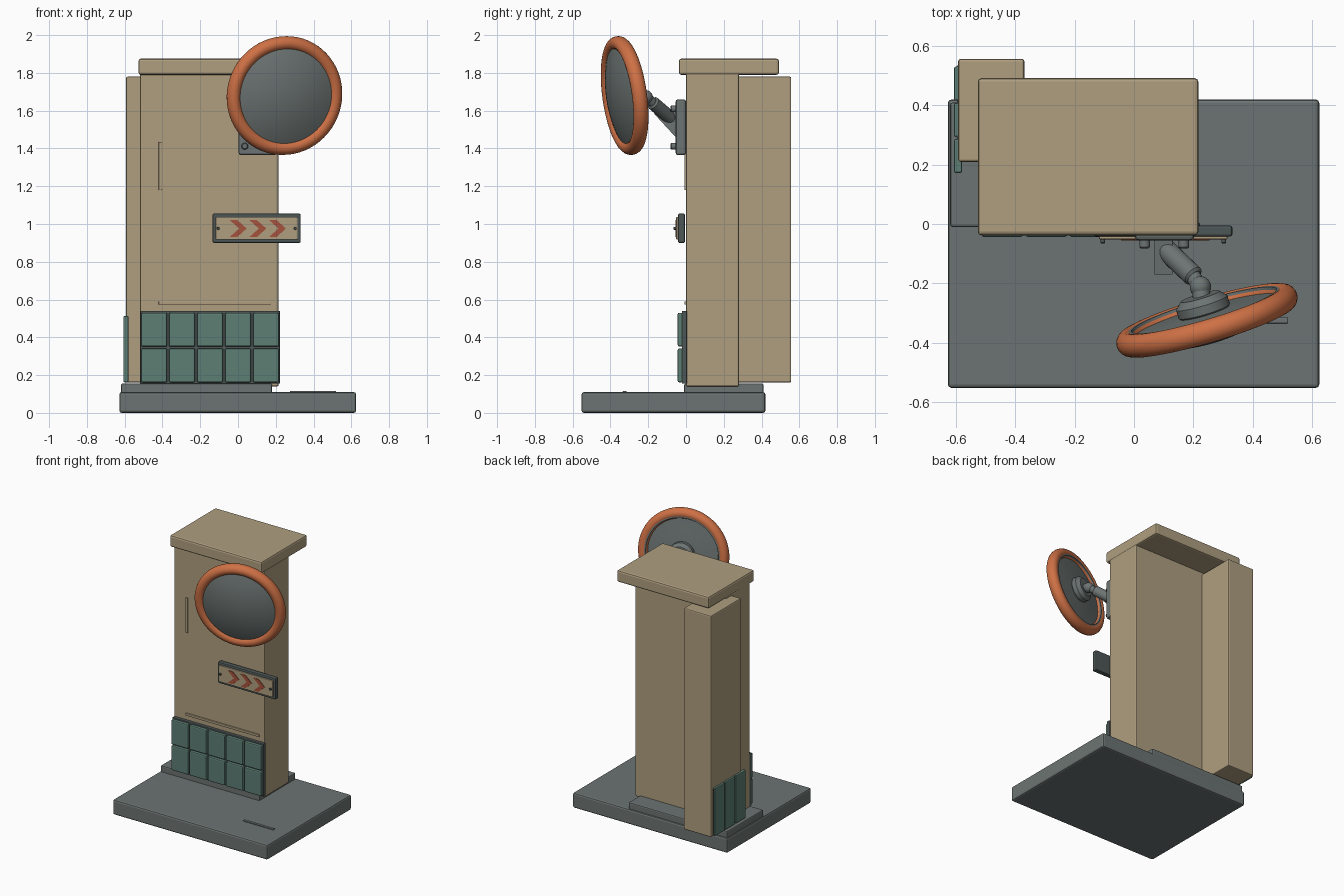
import bpy, bmesh, math
from mathutils import Vector

cube = bpy.data.objects.get("Cube")
if cube:
    bpy.data.objects.remove(cube, do_unlink=True)


def material(name, rgb):
    m = bpy.data.materials.new(name)
    m.use_nodes = True
    m.diffuse_color = (*rgb, 1)
    bsdf = next(n for n in m.node_tree.nodes if n.type == 'BSDF_PRINCIPLED')
    bsdf.inputs["Base Color"].default_value = (*rgb, 1)
    bsdf.inputs["Roughness"].default_value = 0.7
    return m


TAN = material("tan plaster", (0.43, 0.345, 0.215))
GREY = material("grey green metal", (0.15, 0.175, 0.17))
DARK = material("dark frame", (0.075, 0.095, 0.092))
TEAL = material("teal tile", (0.11, 0.21, 0.175))
ORANGE = material("orange rim", (0.62, 0.165, 0.06))
RUST = material("rust arrow", (0.38, 0.085, 0.045))


def finish(name, bm, mat, bevel=0.0, smooth=False):
    bmesh.ops.recalc_face_normals(bm, faces=bm.faces)
    me = bpy.data.meshes.new(name)
    bm.to_mesh(me)
    bm.free()
    me.materials.append(mat)
    ob = bpy.data.objects.new(name, me)
    bpy.context.collection.objects.link(ob)
    if bevel:
        mod = ob.modifiers.new("bevel", 'BEVEL')
        mod.width, mod.segments = bevel, 2
    if smooth:
        bpy.ops.object.select_all(action='DESELECT')
        ob.select_set(True)
        bpy.context.view_layer.objects.active = ob
        bpy.ops.object.shade_smooth_by_angle(angle=math.radians(35))
    return ob


def box(name, x, y, z, mat, bevel=0.008):
    """Box from (min, max) ranges on each axis."""
    bm = bmesh.new()
    bmesh.ops.create_cube(bm, size=1)
    for v in bm.verts:
        v.co = [(a + b) / 2 + c * (b - a) for c, (a, b) in zip(v.co, (x, y, z))]
    return finish(name, bm, mat, bevel)


def prism(name, points, push, mat):
    """Extrude a flat outline along push."""
    bm = bmesh.new()
    face = bm.faces.new([bm.verts.new(p) for p in points])
    ext = bmesh.ops.extrude_face_region(bm, geom=[face], use_keep_orig=True)
    moved = [g for g in ext["geom"] if isinstance(g, bmesh.types.BMVert)]
    bmesh.ops.translate(bm, verts=moved, vec=push)
    return finish(name, bm, mat)


def lathe(name, profile, origin, axis, mat, steps=64):
    """Spin (radius, height) points around axis at origin."""
    bm = bmesh.new()
    vs = [bm.verts.new((r, 0, h)) for r, h in profile]
    edges = [bm.edges.new(pair) for pair in zip(vs, vs[1:])]
    bmesh.ops.spin(bm, geom=vs + edges, cent=(0, 0, 0), axis=(0, 0, 1),
                   angle=math.tau, steps=steps, use_merge=True)
    bmesh.ops.remove_doubles(bm, verts=bm.verts, dist=0.0002)
    ob = finish(name, bm, mat, smooth=True)
    ob.location = origin
    ob.rotation_mode = 'QUATERNION'
    ob.rotation_quaternion = Vector(axis).to_track_quat('Z', 'Y')
    return ob


def rod(name, a, b, r, mat, steps=24):
    a, b = Vector(a), Vector(b)
    h = (b - a).length
    e = r * 0.25
    return lathe(name, [(0, 0), (r - e, 0), (r, e), (r, h - e), (r - e, h), (0, h)],
                 a, b - a, mat, steps)


# Ground slab and plinth
box("base_slab", (-0.628, 0.625), (-0.553, 0.42), (0, 0.11), GREY, 0.012)
box("plinth_step", (-0.62, 0.18), (-0.01, 0.41), (0.1, 0.155), GREY)
box("slab_slot", (0.275, 0.52), (-0.335, -0.315), (0.105, 0.117), GREY, 0.003)

# Wall, side wing and cap
box("main_wall", (-0.518, 0.215), (0, 0.28), (0.14, 1.8), TAN)
box("side_wing", (-0.593, -0.37), (0.21, 0.557), (0.16, 1.78), TAN)
box("cap", (-0.527, 0.217), (-0.038, 0.492), (1.79, 1.875), TAN, 0.012)

# Raised strips on the wall
box("vertical_strip", (-0.42, -0.403), (-0.009, 0.01), (1.18, 1.435), TAN, 0.002)
box("horizontal_strip", (-0.42, 0.175), (-0.009, 0.01), (0.573, 0.59), TAN, 0.002)

# Front tiles on a dark backing
box("tile_backing", (-0.517, 0.222), (-0.022, 0.005), (0.155, 0.54), DARK, 0.004)
for col in range(5):
    x0 = -0.513 + col * 0.148
    for row in range(2):
        z0 = 0.162 + row * 0.189
        box(f"front_tile_{row}_{col}", (x0, x0 + 0.138), (-0.044, -0.015),
            (z0, z0 + 0.179), TEAL)

# Tall side tiles
box("side_tile_backing", (-0.597, -0.585), (0.215, 0.535), (0.165, 0.51), DARK, 0.002)
for i in range(3):
    y0 = 0.172 + i * 0.122
    box(f"side_tile_{i}", (-0.607, -0.58), (y0, y0 + 0.115), (0.162, 0.513), TEAL, 0.006)

# Direction sign
box("sign_frame", (-0.135, 0.332), (-0.042, -0.005), (0.9, 1.055), DARK)
box("sign_panel", (-0.118, 0.315), (-0.052, -0.03), (0.917, 1.038), TAN, 0.004)
arrow = [(0, 1), (0.04, 1), (0.09, 0), (0.04, -1), (0, -1), (0.05, 0)]
for i in range(3):
    prism(f"sign_arrow_{i}",
          [(-0.044 + i * 0.104 + x, -0.051, 0.976 + s * 0.045) for x, s in arrow],
          (0, -0.005, 0), RUST)
for i, x in enumerate((-0.105, 0.303)):
    rod(f"sign_bolt_{i}", (x, -0.05, 0.977), (x, -0.065, 0.977), 0.008, DARK, 12)

# Mirror wall bracket
box("bracket_plate", (0.003, 0.203), (-0.055, 0), (1.365, 1.66), GREY, 0.012)
for i in range(4):
    x, z = (0.036, 0.168)[i % 2], (1.412, 1.61)[i // 2]
    rod(f"bracket_bolt_{i}", (x, -0.05, z), (x, -0.082, z), 0.018, GREY, 12)
prism("bracket_gusset", [(0.07, -0.05, 1.6), (0.07, -0.17, 1.585), (0.07, -0.05, 1.455)],
      (0.06, 0, 0), GREY)

# Swivel arm
rod("arm_tube", (0.095, -0.075, 1.555), (0.205, -0.18, 1.645), 0.036, GREY)
rod("arm_neck", (0.195, -0.17, 1.635), (0.222, -0.212, 1.675), 0.026, GREY)

# Convex mirror, lathed about its tilted axis
centre = Vector((0.246, -0.325, 1.68))
facing = Vector((0.28, -0.95, -0.13)).normalized()
ball = [(0.036 * math.sin(t * math.pi / 12), -0.036 * math.cos(t * math.pi / 12))
        for t in range(13)]
lathe("ball_joint", ball, (0.224, -0.212, 1.672), facing, GREY, 24)
rod("joint_stem", (0.224, -0.212, 1.672), centre - facing * 0.05, 0.03, GREY)
rod("mirror_hub", centre - facing * 0.085, centre - facing * 0.01, 0.09, GREY, 40)
ring = [(0.28 + 0.037 * math.cos(t * math.tau / 20), 0.04 * math.sin(t * math.tau / 20))
        for t in range(21)]
lathe("mirror_rim", ring, centre, facing, ORANGE)
lathe("mirror_gasket", [(0.29, 0.03), (0.275, 0.036), (0.262, 0.033), (0.26, 0.0)],
      centre, facing, DARK)
dome = [(0.268 * t / 10, 0.02 + 0.055 * (1 - (t / 10) ** 2)) for t in range(11)]
lathe("mirror_glass", dome, centre, facing, GREY)
lathe("mirror_back", [(0.275, -0.036), (0.255, -0.036), (0.25, -0.015), (0.15, -0.022),
                      (0.0, -0.035)], centre, facing, GREY)
